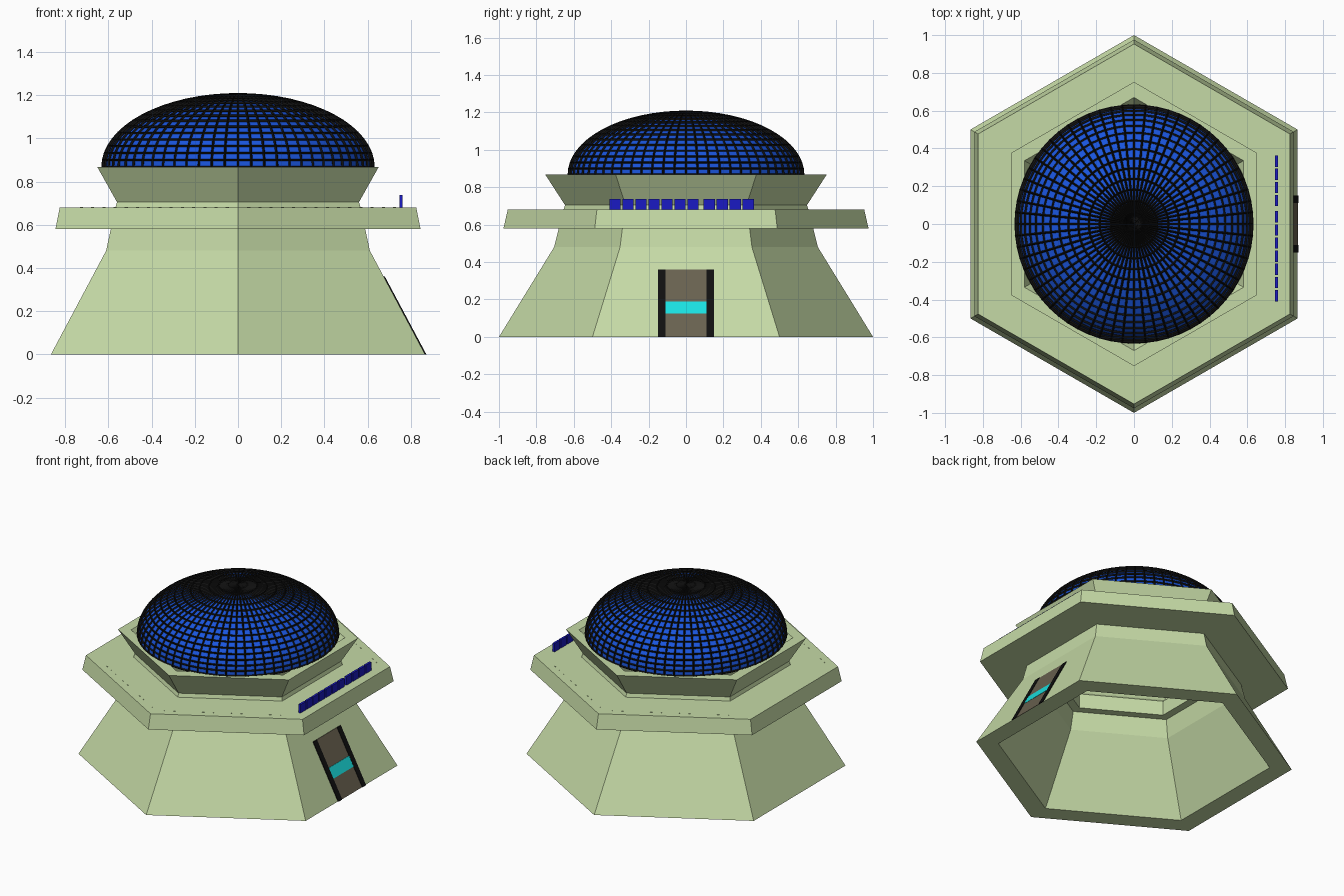
import bpy, bmesh, math
from mathutils import Vector

if "Cube" in bpy.data.objects:
    bpy.data.objects.remove(bpy.data.objects["Cube"])


def material(name, rgb):
    m = bpy.data.materials.new(name)
    m.diffuse_color = (*rgb, 1)
    m.use_nodes = True
    m.node_tree.nodes["Principled BSDF"].inputs["Base Color"].default_value = m.diffuse_color
    return m


GREEN = material("pale_green", (0.56, 0.70, 0.38))
BLUE = material("dome_blue", (0.01, 0.09, 0.72))
NAVY = material("sign_blue", (0.01, 0.01, 0.55))
BLACK = material("black", (0.005, 0.005, 0.005))
BROWN = material("door_brown", (0.14, 0.12, 0.08))
CYAN = material("window_cyan", (0.01, 0.75, 0.75))


def finish(bm, name, mat):
    bmesh.ops.recalc_face_normals(bm, faces=bm.faces)
    me = bpy.data.meshes.new(name)
    bm.to_mesh(me)
    bm.free()
    me.materials.append(mat)
    ob = bpy.data.objects.new(name, me)
    bpy.context.collection.objects.link(ob)
    return ob


def hex_ring(name, profile):
    """Revolve a closed (radius, z) profile in six steps, corners on the y axis."""
    bm = bmesh.new()
    rings = []
    for k in range(6):
        a = math.radians(30 + 60 * k)
        rings.append([bm.verts.new((r * math.cos(a), r * math.sin(a), z)) for r, z in profile])
    n = len(profile)
    for k in range(6):
        p, q = rings[k], rings[(k + 1) % 6]
        for i in range(n):
            j = (i + 1) % n
            bm.faces.new((p[i], q[i], q[j], p[j]))
    return finish(bm, name, GREEN)


def add_box(bm, center, size, angle=0.0):
    c, s = math.cos(angle), math.sin(angle)
    for v in bmesh.ops.create_cube(bm, size=1)["verts"]:
        x, y, z = (v.co[i] * size[i] for i in range(3))
        v.co = Vector(center) + Vector((x * c - y * s, x * s + y * c, z))


def sloped_panel(name, y0, y1, z0, z1, out, mat):
    """Box lying on the sloped +x wall, standing out by a small amount."""
    bm = bmesh.new()
    for v in bmesh.ops.create_cube(bm, size=1)["verts"]:
        z = z1 if v.co.z > 0 else z0
        wall = 0.866 - 0.533 * z
        v.co = (wall + (out if v.co.x > 0 else -0.03), y1 if v.co.y > 0 else y0, z)
    return finish(bm, name, mat)


# Hollow hexagonal walls, ledge and flared collar
hex_ring("base_wall", [(1, 0), (.705, .48), (.68, .58), (.59, .58), (.615, .46), (.86, 0)])
hex_ring("ledge", [(.976, .58), (.953, .68), (.53, .68), (.53, .58)])
hex_ring("collar", [(.655, .68), (.647, .705), (.752, .867), (.67, .867), (.56, .705), (.53, .68)])


# Dome glass and the bars over it
def half_dome(name, radius, height, mat):
    bm = bmesh.new()
    bmesh.ops.create_uvsphere(bm, u_segments=64, v_segments=32, radius=1)
    bmesh.ops.delete(bm, geom=[v for v in bm.verts if v.co.z < -1e-4], context='VERTS')
    for v in bm.verts:
        v.co = (v.co.x * radius, v.co.y * radius, 0.867 + v.co.z * height)
    return finish(bm, name, mat)


half_dome("dome_glass", .623, .333, BLUE)
bars = half_dome("dome_bars", .625, .335, BLACK)
wire = bars.modifiers.new("bars", 'WIREFRAME')
wire.thickness = 0.016
wire.offset = 0
wire.use_even_offset = False
wire.use_boundary = True

# Door on the right side
sloped_panel("door", -.11, .11, 0, .36, .003, BROWN)
sloped_panel("door_window", -.11, .11, .125, .19, .005, CYAN)
for side, y in (("left", -.13), ("right", .13)):
    sloped_panel("door_frame_" + side, y - .02, y + .02, 0, .36, .006, BLACK)

# Plain block row standing in for the sign above the door
bm = bmesh.new()
for start, count in ((-.41, 7), (.093, 4)):
    for i in range(count):
        add_box(bm, (.755, start + .0695 * i + .031, .709), (.015, .06, .058))
finish(bm, "sign_blocks", NAVY)

# Tiny studs along the slanted sides of the ledge
bm = bmesh.new()
for deg in (60, 120, 240, 300):
    a = math.radians(deg)
    for i in range(14):
        t = (i - 6.5) * .06
        d = .775
        add_box(bm, (d * math.cos(a) - t * math.sin(a), d * math.sin(a) + t * math.cos(a), .68),
                (.004, .014, .003), a)
finish(bm, "ledge_studs", GREEN)
